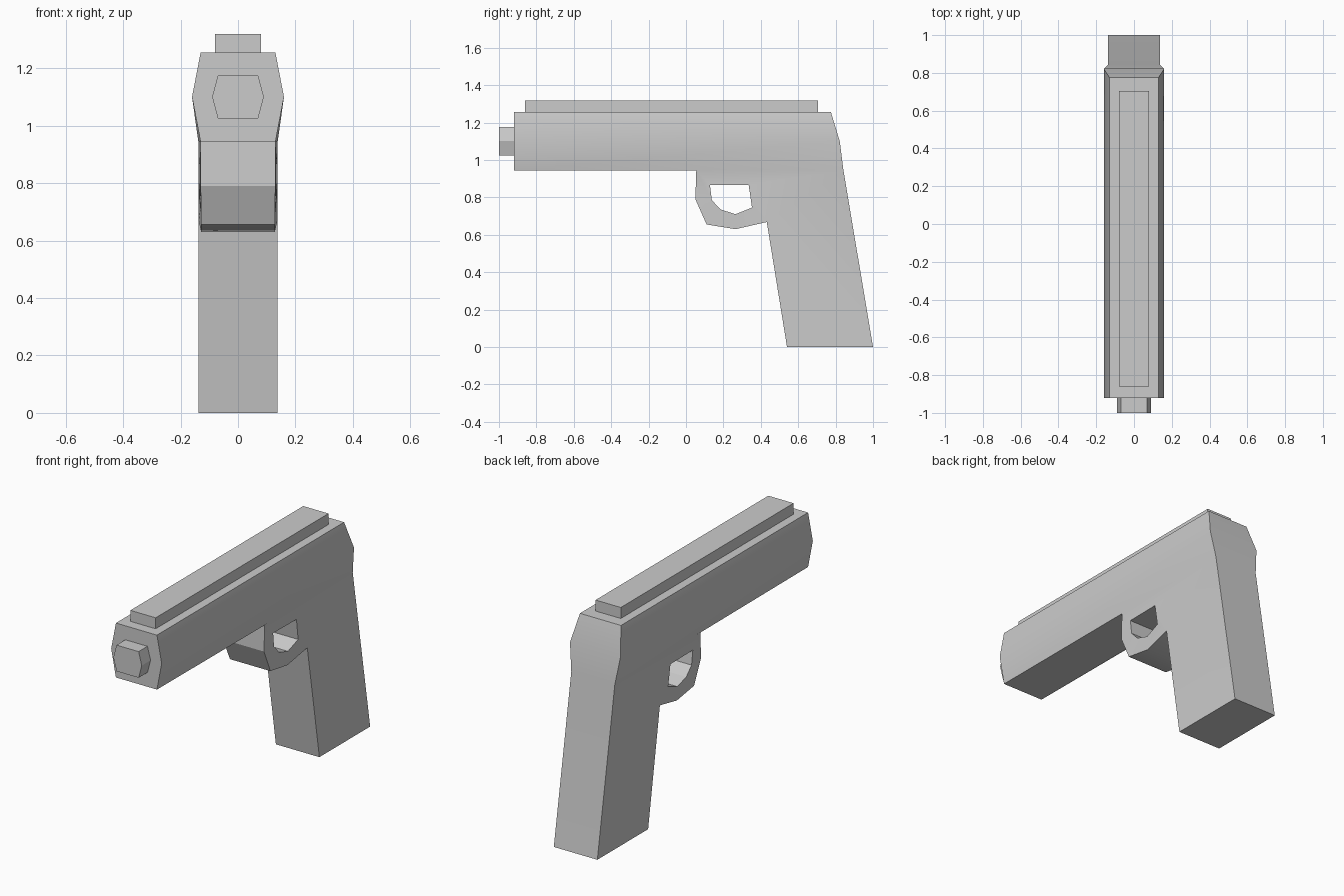
import bpy, bmesh

if "Cube" in bpy.data.objects:
    bpy.data.objects.remove(bpy.data.objects["Cube"])


def build_mirrored(name, points, sides, loops):
    """Make left/right side panels from (y, z, half_width) points and join them across x."""
    bm = bmesh.new()
    right = [bm.verts.new((w, y, z)) for y, z, w in points]
    left = [bm.verts.new((-w, y, z)) for y, z, w in points]
    for f in sides:
        bm.faces.new([right[i] for i in f])
        bm.faces.new([left[i] for i in reversed(f)])
    # Strips across the width along every closed boundary loop
    for loop in loops:
        for a, b in zip(loop, loop[1:] + loop[:1]):
            bm.faces.new((right[a], right[b], left[b], left[a]))
    bmesh.ops.recalc_face_normals(bm, faces=bm.faces)
    mesh = bpy.data.meshes.new(name)
    bm.to_mesh(mesh)
    bm.free()
    obj = bpy.data.objects.new(name, mesh)
    bpy.context.collection.objects.link(obj)
    bpy.ops.object.select_all(action='DESELECT')
    obj.select_set(True)
    bpy.context.view_layer.objects.active = obj
    bpy.ops.object.shade_smooth_by_angle(angle=0.45)
    return obj


# Slide, grip and trigger guard as one body
outline = [
    (-.92, 1.255, .13), (-.92, 1.10, .16), (-.92, .943, .13),   # muzzle end
    (.055, .943, .13), (.05, .79, .13), (.11, .655, .128),      # guard front
    (.265, .63, .128), (.432, .668, .137),                      # guard bottom
    (.54, 0, .138), (1, 0, .138),                               # grip base
    (.842, .943, .138), (.822, 1.10, .16), (.775, 1.255, .13),  # back strap
]
trigger_hole = [(.128, .867, .133), (.138, .785, .132), (.185, .735, .131),
                (.265, .71, .131), (.353, .745, .134), (.335, .867, .136)]
panels = [
    (0, 1, 11, 12), (1, 2, 3, 10, 11), (3, 13, 18, 10), (18, 7, 8, 9, 10),
    (3, 4, 14, 13), (4, 5, 15, 14), (5, 6, 16, 15), (6, 7, 17, 16), (7, 18, 17),
]
build_mirrored("body", outline + trigger_hole, panels,
               [list(range(13)), list(range(13, 19))])

# Hexagonal barrel tip
barrel = [(y, z, w) for y in (-1, -.91)
          for z, w in ((1.175, .07), (1.10, .09), (1.025, .07))]
tip = build_mirrored("barrel_tip", barrel, [(0, 1, 4, 3), (1, 2, 5, 4)],
                     [[0, 1, 2, 5, 4, 3]])

# Flat sight rail on top
rail = [(-.86, 1.25, .08), (.705, 1.25, .08), (.705, 1.318, .08), (-.86, 1.318, .08)]
build_mirrored("sight_rail", rail, [(0, 1, 2, 3)], [[0, 1, 2, 3]])
